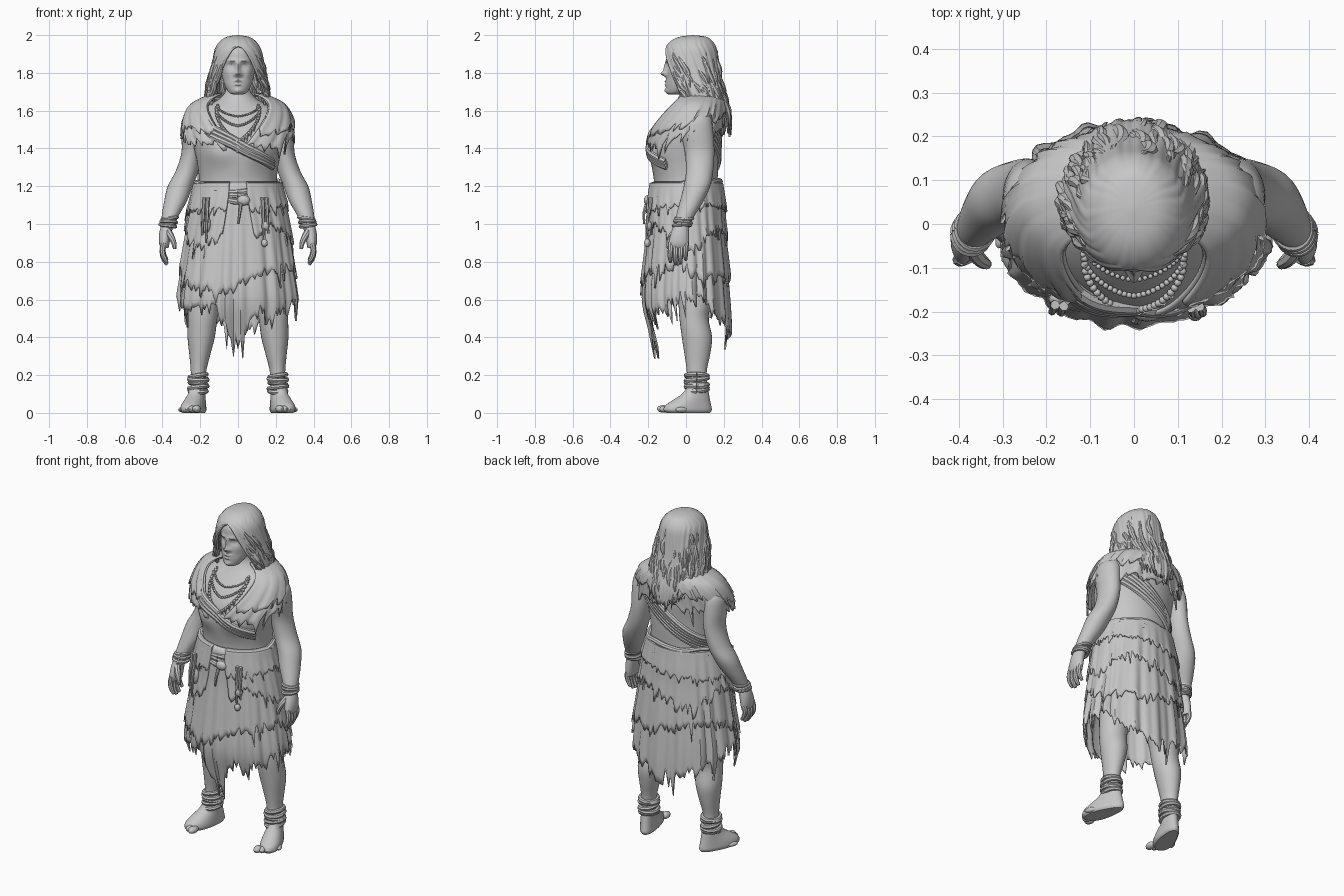
import bpy, bmesh, math, random
from mathutils import Vector

if "Cube" in bpy.data.objects:
    bpy.data.objects.remove(bpy.data.objects["Cube"])
random.seed(4)
PI = math.pi
grey = bpy.data.materials.new("stone grey")
grey.diffuse_color = (0.57, 0.57, 0.57, 1)
grey.use_nodes = True
grey.node_tree.nodes["Principled BSDF"].inputs["Base Color"].default_value = grey.diffuse_color


def part(name, pieces, thick=0):
    """One mesh object out of (verts, faces) pieces."""
    vs, fs = [], []
    for v, f in pieces:
        fs += [[i + len(vs) for i in q] for q in f]
        vs += v
    me = bpy.data.meshes.new(name)
    me.from_pydata(vs, [], fs)
    bm = bmesh.new()
    bm.from_mesh(me)
    bmesh.ops.remove_doubles(bm, verts=bm.verts, dist=1e-5)
    bmesh.ops.recalc_face_normals(bm, faces=bm.faces)
    bm.to_mesh(me)
    bm.free()
    me.materials.append(grey)
    ob = bpy.data.objects.new(name, me)
    bpy.context.collection.objects.link(ob)
    if thick:
        m = ob.modifiers.new("cloth thickness", 'SOLIDIFY')
        m.thickness, m.offset = thick, 0
    return ob


def spline(rows, k=4):
    """Catmull-Rom refinement of a list of tuples."""
    out = []
    for i in range(len(rows) - 1):
        a, b, c, d = rows[max(i - 1, 0)], rows[i], rows[i + 1], rows[min(i + 2, len(rows) - 1)]
        for j in range(k):
            t = j / k
            out.append(tuple(q + .5 * t * (r - p + t * (2*p - 5*q + 4*r - s + t * (3*(q - r) + s - p)))
                             for p, q, r, s in zip(a, b, c, d)))
    return out + [rows[-1]]


def stack(rings):
    n, m = len(rings[0]), len(rings)
    f = [[j*n + i, j*n + (i+1) % n, (j+1)*n + (i+1) % n, (j+1)*n + i] for j in range(m-1) for i in range(n)]
    return [p for r in rings for p in r], f + [list(range(n)), list(range((m-1)*n, m*n))]


def loft(rows, n=28, k=4):
    """Horizontal elliptical sections (x, y, z, rx, ry)."""
    return stack([[(x + a * math.sin(2*PI*i/n), y - b * math.cos(2*PI*i/n), z) for i in range(n)]
                  for x, y, z, a, b in spline(rows, k)])


def tube(pts, radius, n=7):
    """Round tube; radius is a function of 0..1 along the path."""
    P, rings = [Vector(p) for p in pts], []
    ref = None
    for i, p in enumerate(P):
        t = (P[min(i+1, len(P)-1)] - P[max(i-1, 0)]).normalized()
        ref = ref or (Vector((0, 0, 1)) if abs(t.z) < .8 else Vector((.1, 1, 0)))
        u = t.cross(ref).normalized()
        w, r = t.cross(u), radius(i / (len(P) - 1))
        rings.append([tuple(p + r * (u * math.cos(2*PI*j/n) + w * math.sin(2*PI*j/n))) for j in range(n)])
    return stack(rings)


def ball(c, r, n=12, m=8):
    return stack([[(c[0] + r[0] * s * math.cos(2*PI*i/n), c[1] + r[1] * s * math.sin(2*PI*i/n), c[2] + r[2] * h)
                   for i in range(n)] for s, h in
                  ((max(.03, math.sin(PI*j/m)), -math.cos(PI*j/m)) for j in range(m + 1))])


def surf(prof, th, z, off=0):
    """Point on a profile (z, cy, rx, ry), listed downward; angle 0 is the front, +x at 90 degrees."""
    z0 = min(max(z, prof[-1][0]), prof[0][0])
    for a, b in zip(prof, prof[1:]):
        if z0 >= b[0]:
            break
    t = (a[0] - z0) / (a[0] - b[0])
    cy, rx, ry = (a[i] + t * (b[i] - a[i]) for i in (1, 2, 3))
    return ((rx + off) * math.sin(th), cy - (ry + off) * math.cos(th), z)


def garment(name, prof, top, hem, jag, fold=0, gap=None, off=0, p=1, n=150, m=18, thick=.01):
    """Cloth shell with torn hem, pleats and an optional front opening."""
    tear = [random.random() * jag * (1.8 if random.random() < .15 else 1) for _ in range(n)]
    vs = []
    for j in range(m + 1):
        t = j / m
        for i in range(n + 1):
            u = 2 * PI * i / n
            z = top + (hem(u) - top) * t ** p - tear[i % n] * t ** 5
            g = gap(z) if gap else 0
            wave = fold * t * (math.sin(17*u + 2*math.sin(3*u)) + .6*math.sin(29*u + 1))
            vs.append(surf(prof, g + u * (1 - g/PI), z, (off + wave + .006 * t * t) * min(1, 20 * t)))
    w = n + 1
    fs = [[j*w + i, j*w + i+1, (j+1)*w + i+1, (j+1)*w + i] for j in range(m) for i in range(n)]
    return part(name, [(vs, fs)], thick)


def side(u):  # angle away from the front, 0..pi
    return min(u % (2*PI), 2*PI - u % (2*PI))


def bump(ob, spots):
    """Push front surfaces out at (x, z, width, height, amount), mirrored."""
    for v in ob.data.vertices:
        if v.normal.y < .1:
            v.co.y -= sum(a * math.exp(-((abs(v.co.x) - x)/w)**2 - ((v.co.z - z)/h)**2) for x, z, w, h, a in spots)


# Torso and neck
body = spline([(1.76, .03, .06, .065), (1.7, .04, .068, .07), (1.655, .045, .11, .095), (1.61, .035, .195, .12),
               (1.55, .02, .24, .155), (1.48, .0, .245, .178), (1.4, -.01, .232, .182), (1.3, -.005, .212, .175),
               (1.2, .0, .208, .168), (1.05, .0, .24, .18), (.8, .02, .25, .15)])
torso = part("torso", [loft([(0, c, z, a, b) for z, c, a, b in body], 64, 1)])
bump(torso, [(.1, 1.37, .07, .06, .022)])

# Head and face
head = part("head", [loft([(0, -.065, 1.685, .02, .025), (0, -.055, 1.695, .046, .045), (0, -.035, 1.73, .068, .07),
                           (0, -.018, 1.77, .081, .085), (0, 0, 1.82, .09, .1), (0, .012, 1.87, .095, .115),
                           (0, .02, 1.92, .092, .115), (0, .025, 1.96, .06, .08)], 96, 6)])
bump(head, [(0, 1.795, .016, .014, .028), (0, 1.825, .011, .03, .018), (.018, 1.79, .009, .008, .009),
            (.034, 1.838, .02, .013, -.012), (.034, 1.838, .011, .006, .007), (.032, 1.862, .026, .01, .008),
            (0, 1.754, .022, .006, .01), (0, 1.738, .02, .007, .009), (0, 1.746, .026, .003, -.005),
            (0, 1.705, .022, .014, .012), (.055, 1.8, .02, .022, .006)])

# Hair shell and locks
mane = spline([(1.995, .037, 0, 0), (1.987, .037, .055, .068), (1.965, .03, .09, .106), (1.93, .026, .114, .13),
               (1.88, .026, .126, .139), (1.8, .035, .14, .141), (1.7, .055, .16, .14), (1.6, .088, .158, .138),
               (1.5, .1, .13, .13)])


def parting(z):
    return 0 if z > 1.94 else min(.95, 1.9 * math.sqrt(1.94 - z))


garment("hair", mane, 1.995, lambda u: 1.64 - .1 * max(0, side(u) - .6) / 2.5, .05, .003, parting, p=1.7, m=30)
locks = []
for k in range(60):
    th, z0 = random.uniform(.1, 2*PI - .1), random.uniform(1.74, 1.93)
    z1 = max(z0 - random.uniform(.16, .3), 1.5 if 1.5 < th < 4.8 else 1.61)
    ph, pts, fat = random.random() * 6, [], random.uniform(.01, .017)
    for i in range(13):
        z = z0 + (z1 - z0) * i / 12
        g = parting(z)
        pts.append(surf(mane, g + th * (1 - g/PI) + .07 * math.sin(ph + i * .6), z,
                        -.002 + .012 * (i/12)**2 + .005 * math.sin(ph + i * .9)))
    locks.append(tube(pts, lambda t: .001 + fat * math.sin(PI * min(1, .1 + t * .9)), 8))
part("hair_locks", locks)

# Ragged hide mantle, two layers, open in a V at the front
cape = spline([(1.69, .06, .11, .105), (1.665, .06, .18, .13), (1.63, .05, .238, .15), (1.57, .03, .27, .172),
               (1.48, .005, .285, .19), (1.4, 0, .29, .2), (1.3, 0, .285, .2)])


def neckline(z):
    return .1 + max(0, z - 1.4) * 2.7


garment("mantle_under", cape, 1.67, lambda u: 1.47 - .03 * math.cos(2*u) + .08 * max(0, side(u) - 1.9), .07, .004,
        neckline, 0, n=110)
garment("mantle_collar", cape, 1.69, lambda u: 1.57 - .05 * math.cos(u), .06, .004, neckline, .01, n=80)

# Diagonal sash folds, front and back
sash = []
for a, b, y, count in (((-.19, 1.55), (.18, 1.33), -1, 3), ((.19, 1.57), (-.2, 1.27), 1, 5)):
    for k in range(count):
        pts = []
        for i in range(25):
            t = i / 24
            x, z = a[0] + (b[0] - a[0]) * t, a[1] + (b[1] - a[1]) * t - .026 * k + .012 * k * t
            th = math.asin(max(-.97, min(.97, x / surf(body, PI/2, z)[0])))
            lift = .016 * math.exp(-((abs(x) - .1)/.07)**2) if y < 0 else 0
            pts.append(surf(body, th if y < 0 else PI - th, z, lift))
        sash.append(tube(pts, lambda t: .017, 8))
part("sash", sash)

# Layered torn skirt
flare = spline([(1.24, 0, .207, .17), (1.1, 0, .235, .183), (1.0, 0, .252, .187), (.8, .0, .28, .206),
                (.6, .0, .308, .22), (.45, .02, .3, .205), (.33, .03, .29, .185)])


def low_hem(u):
    a = side(u)
    return (.43 + .13 * a / .35 if a < .35 else .59 + .08 * math.exp(-((a - 1.6)/.4)**2)
            - .1 * max(0, a - 2) / 1.1)


def front_slit(z):
    return .2 + max(0, 1.15 - z) * .5


garment("skirt_under", flare, 1.22, low_hem, .1, .008, off=-.002, m=26)
garment("skirt_middle", flare, 1.22, lambda u: .77 + .06 * math.sin(2*u - .5) - .03 * math.cos(u), .08, .006,
        off=.008)
garment("skirt_upper", flare, 1.22, lambda u: .97 + .05 * math.sin(3*u), .07, .004, front_slit, .015)
garment("waist_wrap", flare, 1.22, lambda u: 1.1 + .02 * math.sin(u), .04, .003, front_slit, .02)

# Cloth belt, knot and hanging ties
belt = []
for k in range(3):
    pts = []
    for i in range(73):
        th = 2 * PI * i / 72
        pts.append(surf(flare, th, 1.222 - .024 * k - .055 * max(0, math.cos(th - .2))
                        + .006 * math.sin(5*th + 2*k), .007 + .003 * math.sin(9*th + k)))
    belt.append(tube(pts, lambda t: .016, 8))
part("belt", belt)
ties = [ball((.03, -.203, 1.125), (.035, .02, .027)), ball((.14, -.205, .9), (.017, .017, .022)),
        ball((.145, -.198, .99), (.022, .018, .026)), ball((-.17, -.172, 1.0), (.026, .02, .05))]
for x0, x1, z1 in ((.13, .14, .88), (.15, .16, .95), (-.16, -.17, .9), (-.18, -.19, .94), (.02, .0, 1.0)):
    ties.append(tube([(x0 + (x1 - x0) * i/8, -.21 + .14 * abs(x0) + .004 * math.sin(i) - .02 * i/8,
                       1.14 + (z1 - 1.14) * i/8) for i in range(9)], lambda t: .011 - .005 * t))
part("belt_ties", ties)

# Bead necklaces with fangs
beads = []
for w, top, low, n, r in ((.7, 1.63, 1.57, 26, .006), (.7, 1.63, 1.52, 32, .007), (.6, 1.62, 1.44, 32, .009)):
    for i in range(n + 1):
        s = 2 * i / n - 1
        p = surf(body, s * w, low + (top - low) * abs(s) ** 1.5, .008)
        beads.append(ball(p, (r, r, r), 8, 6))
        if r > .008 and abs(s) < .6 and i % 2:
            beads.append(tube([(p[0], p[1] - .004, p[2] - .013 * k) for k in range(4)], lambda t: .009 * (1.05 - t), 6))
beads.append(ball((0, -.198, 1.41), (.018, .012, .035)))
part("necklaces", beads)

for s, label in ((-1, "right"), (1, "left")):
    # Arm, hand, fingers and bracelets
    arm = [(.2, .06, 1.6, .04, .05), (.23, .058, 1.56, .06, .075), (.24, .06, 1.48, .06, .085),
           (.245, .072, 1.38, .054, .078), (.27, .072, 1.28, .06, .072), (.306, .058, 1.2, .066, .07),
           (.331, .03, 1.12, .06, .062), (.36, -.005, 1.04, .044, .048), (.372, -.025, .985, .034, .04)]
    part(label + "_arm", [loft([(s*r[0],) + r[1:] for r in arm])])
    hand = [loft([(s * x, y, z, a, b) for x, y, z, a, b in
                  ((.372, -.025, 1.0, .034, .038), (.385, -.032, .95, .032, .048), (.39, -.038, .9, .028, .054),
                   (.388, -.038, .872, .02, .047))], 20)]
    for k in range(4):
        y, d = -.08 + .027 * k, (.0, .012, .008, -.012)[k]
        pts = [(.392, y, .9), (.4, y - .002, .86 - d), (.392, y - .004, .825 - d), (.375, y - .002, .797 - d)]
        hand.append(tube([(s*p[0],) + p[1:] for p in spline(pts, 3)], lambda t: .015 - .007 * t ** 3, 8))
    thumb = [(.375, -.05, .97), (.355, -.078, .935), (.34, -.09, .9), (.335, -.092, .868)]
    hand.append(tube([(s*p[0],) + p[1:] for p in spline(thumb, 3)], lambda t: .018 - .009 * t ** 2, 8))
    part(label + "_hand", hand)
    bands = []
    for z, x, y in ((1.03, .362, -.01), (1.01, .367, -.016), (.992, .371, -.022)):
        bands.append(tube([(s * (x + .04 * math.cos(a)), y + .044 * math.sin(a), z + .006 * math.sin(a + z*90))
                           for a in (2*PI*i/24 for i in range(25))], lambda t: .01))
    part(label + "_bracelets", bands)

    # Leg
    leg = [(.12, .03, .95, .11, .12), (.145, .035, .75, .1, .105), (.178, .045, .58, .086, .086),
           (.187, .042, .5, .078, .077), (.195, .058, .4, .072, .08), (.202, .06, .31, .056, .068),
           (.209, .057, .22, .041, .053), (.211, .057, .13, .04, .055), (.212, .055, .06, .04, .055)]
    part(label + "_leg", [loft([(s*r[0],) + r[1:] for r in leg])])
    # Foot splayed outward, widening to the toes
    foot = [loft([(0, -.05, 0, .042, .12), (0, -.052, .015, .05, .132), (0, -.05, .04, .049, .126),
                  (0, -.032, .068, .045, .102), (0, -.01, .1, .04, .074), (0, 0, .14, .037, .055)], 32)]
    for k in range(5):
        foot.append(ball((-.036 + .0195 * k, -.172 + .001 * k + .004 * k * k, .021 - .001 * k),
                         (.016 if k == 0 else .012, .036, .02 - .0015 * k), 12, 8))
    splay = []
    for v, f in foot:
        moved = []
        for x, y, z in v:
            x *= 1 + max(0, -y) * 2.4
            moved.append((s * (.214 + x * .95 - y * .31), .06 + y * .95 + x * .31, max(z, 0)))
        splay.append((moved, f))
    part(label + "_foot", splay)
    # Ankle wraps
    wraps = []
    for k, z in enumerate((.115, .135, .155, .178, .197)):
        wraps.append(tube([(s * .211 + (.044 + .004 * (k % 2)) * math.cos(a), .057 + .057 * math.sin(a),
                            z + .007 * math.sin(a + 2*k)) for a in (2*PI*i/24 for i in range(25))], lambda t: .0125))
    part(label + "_ankle_wraps", wraps)

bpy.ops.object.select_all(action='SELECT')
bpy.context.view_layer.objects.active = torso
bpy.ops.object.shade_smooth_by_angle(angle=math.radians(40))
